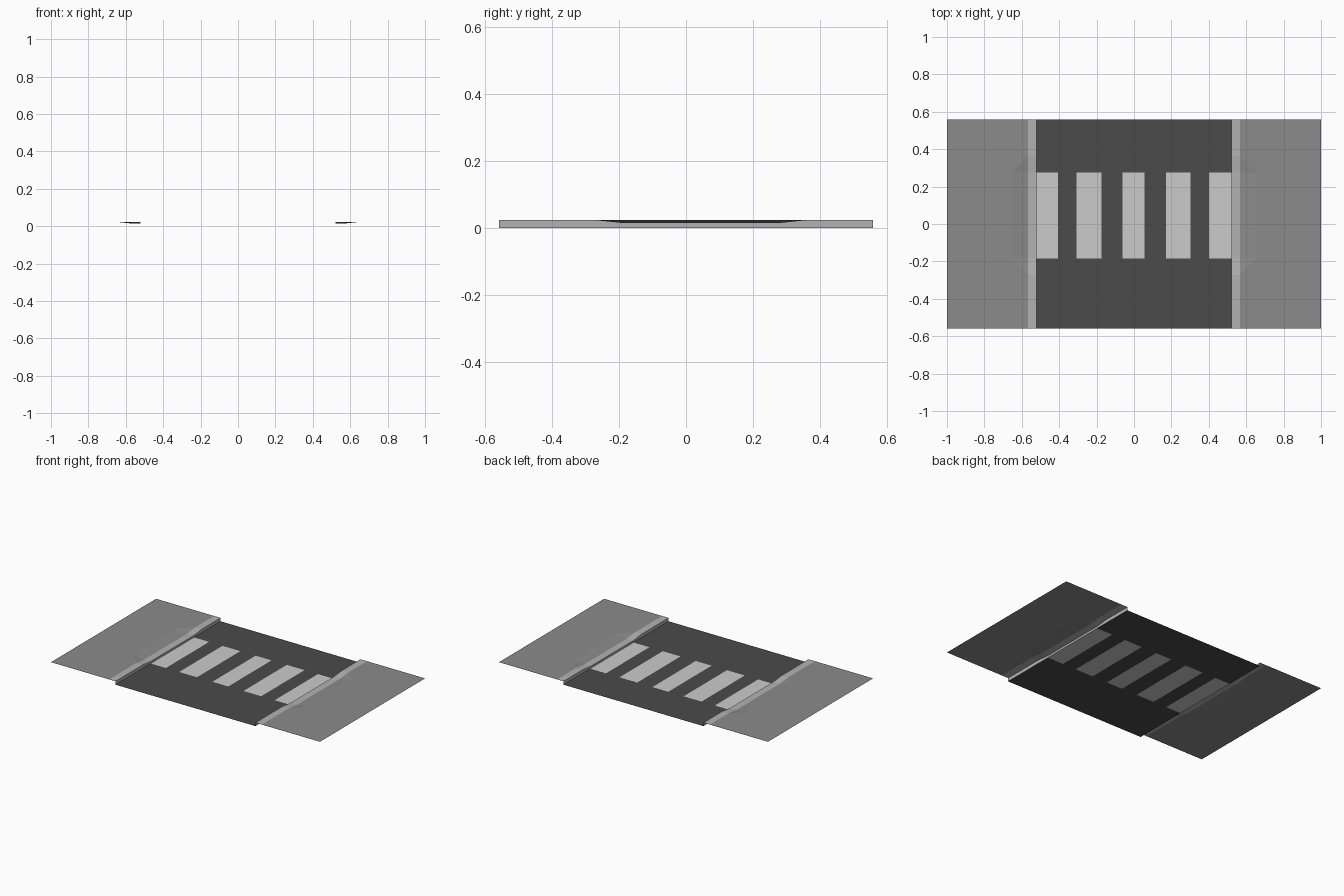
import bpy

if "Cube" in bpy.data.objects:
    bpy.data.objects.remove(bpy.data.objects["Cube"])

Y = 0.558             # half depth of the tile
ROAD, KERB, RAMP = 0.52, 0.568, 0.652   # x of road edge, kerb back, ramp end
HIGH, LOW = 0.023, 0.014                # pavement height, dropped kerb height
DIP = [(-Y, HIGH), (-0.27, HIGH), (-0.185, LOW), (0.275, LOW), (0.36, HIGH), (Y, HIGH)]


def grey(name, v):
    m = bpy.data.materials.new(name)
    m.diffuse_color = (v, v, v, 1)
    m.use_nodes = True
    m.node_tree.nodes["Principled BSDF"].inputs["Base Color"].default_value = m.diffuse_color
    return m


def sheet(name, verts, faces, mat):
    me = bpy.data.meshes.new(name)
    me.from_pydata(verts, [], faces)
    me.materials.append(mat)
    ob = bpy.data.objects.new(name, me)
    bpy.context.collection.objects.link(ob)
    return ob


def mirror_x(ob):
    ob.modifiers.new("Mirror", 'MIRROR').use_mirror_merge = False


def rects(name, boxes, mat):
    verts, faces = [], []
    for x0, x1, y0, y1 in boxes:
        n = len(verts)
        verts += [(x0, y0, 0), (x1, y0, 0), (x1, y1, 0), (x0, y1, 0)]
        faces.append((n, n + 1, n + 2, n + 3))
    return sheet(name, verts, faces, mat)


asphalt = grey("asphalt", 0.07)
paint = grey("paint", 0.6)
paving = grey("paving", 0.26)
stone = grey("stone", 0.45)

# Road surface with stripes set flush into it
stripes = [(-ROAD, -0.407), (-0.308, -0.175), (-0.061, 0.057), (0.17, 0.302), (0.402, ROAD)]
y0, y1 = -0.185, 0.275
gaps = [(a[1], b[0]) for a, b in zip(stripes, stripes[1:])]
rects("road", [(-ROAD, ROAD, -Y, y0), (-ROAD, ROAD, y1, Y)]
      + [(a, b, y0, y1) for a, b in gaps], asphalt)
rects("crossing_stripes", [(a, b, y0, y1) for a, b in stripes], paint)

# Kerb: upright face and top, dropped at the crossing
n = len(DIP)
rows = ([(ROAD, y, 0) for y, z in DIP] + [(ROAD, y, z) for y, z in DIP]
        + [(KERB, y, z) for y, z in DIP])
faces = [(r * n + i, r * n + i + 1, (r + 1) * n + i + 1, (r + 1) * n + i)
         for r in range(2) for i in range(n - 1)]
faces = [f[::-1] for f in faces]
mirror_x(sheet("kerb", rows, faces, stone))

# Pavement: flat slab with a ramp and two triangular flares
verts = [(KERB, y, z) for y, z in DIP]
verts += [(RAMP, y0, HIGH), (RAMP, y1, HIGH)]                       # 6, 7
verts += [(1, -Y, HIGH), (1, y0, HIGH), (1, y1, HIGH), (1, Y, HIGH)]  # 8-11
mirror_x(sheet("pavement", verts, [
    (2, 6, 7, 3), (1, 6, 2), (3, 7, 4),
    (0, 8, 1), (1, 8, 6), (8, 9, 6), (6, 9, 10, 7),
    (7, 10, 11), (4, 7, 11), (4, 11, 5)], paving))
